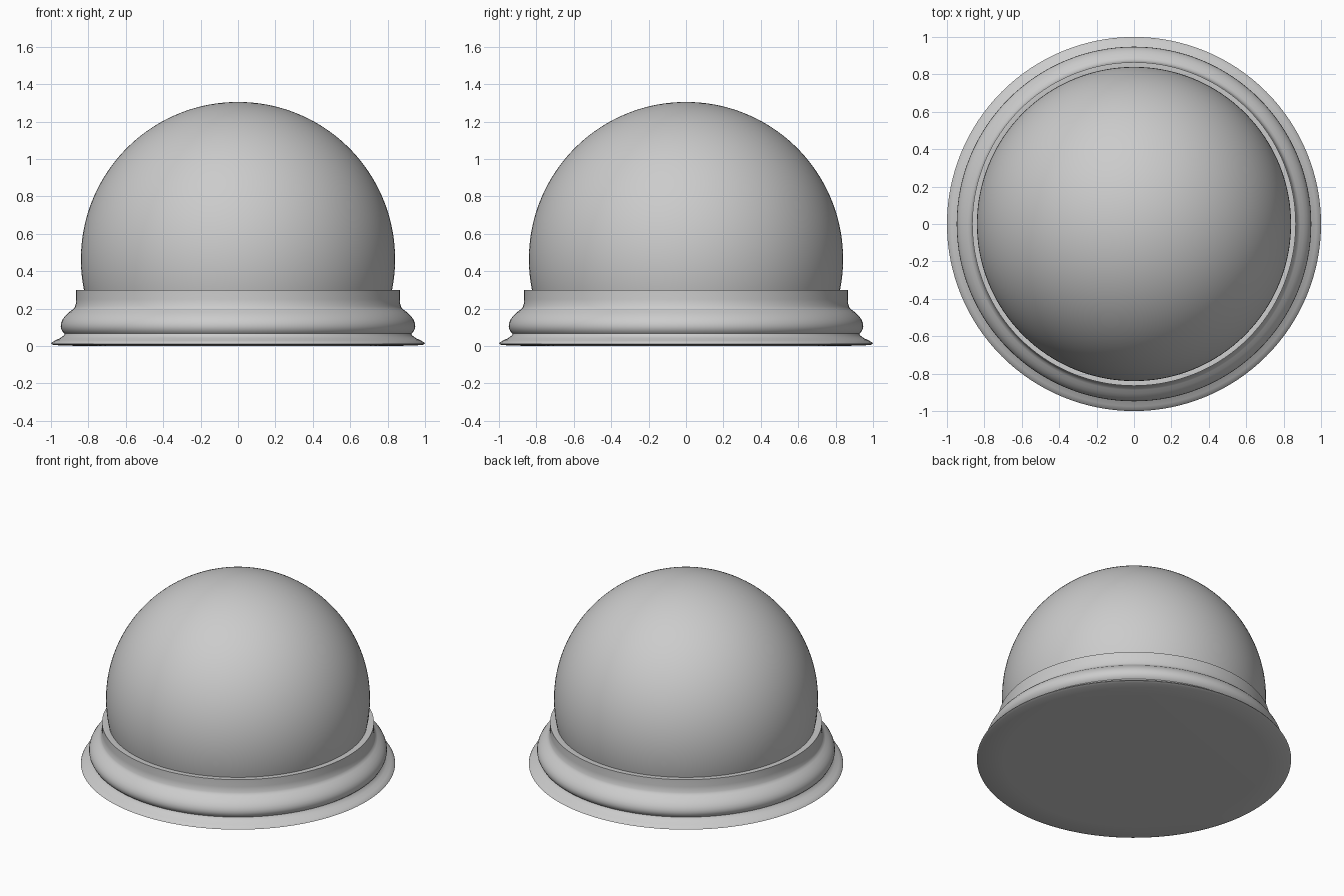
import bpy, bmesh, math

old = bpy.data.objects.get("Cube")
if old:
    bpy.data.objects.remove(old, do_unlink=True)

grey = bpy.data.materials.new("plain grey")
grey.use_nodes = True
colour = (0.6, 0.6, 0.6, 1)
grey.diffuse_color = colour
grey.node_tree.nodes["Principled BSDF"].inputs["Base Color"].default_value = colour


def lathe(name, profile, sharp_angle, steps=128):
    """Spin a profile of (radius, height) points about the z axis."""
    bm = bmesh.new()
    verts = [bm.verts.new((r, 0, z)) for r, z in profile]
    edges = [bm.edges.new(pair) for pair in zip(verts, verts[1:])]
    bmesh.ops.spin(bm, geom=verts + edges, cent=(0, 0, 0), axis=(0, 0, 1),
                   angle=math.tau, steps=steps)
    bmesh.ops.remove_doubles(bm, verts=bm.verts, dist=0.0001)
    bmesh.ops.recalc_face_normals(bm, faces=bm.faces)
    mesh = bpy.data.meshes.new(name)
    bm.to_mesh(mesh)
    bm.free()
    mesh.materials.append(grey)
    obj = bpy.data.objects.new(name, mesh)
    bpy.context.collection.objects.link(obj)
    bpy.ops.object.select_all(action="DESELECT")
    obj.select_set(True)
    bpy.context.view_layer.objects.active = obj
    bpy.ops.object.shade_smooth_by_angle(angle=math.radians(sharp_angle))
    return obj


# Moulded base: foot flange, rounded bead, upright collar
foot = [(0, 0), (0.84, 0), (0.985, 0.005), (1.0, 0.012), (0.995, 0.02),
        (0.975, 0.031), (0.95, 0.043), (0.932, 0.056), (0.927, 0.066)]
bead = [(0.937, 0.075), (0.945, 0.09), (0.948, 0.105), (0.946, 0.123),
        (0.938, 0.142), (0.925, 0.16), (0.907, 0.178), (0.888, 0.192),
        (0.875, 0.203)]
collar = [(0.872, 0.212), (0.867, 0.225), (0.865, 0.25), (0.865, 0.3),
          (0.84, 0.3), (0.82, 0.296), (0, 0.296)]
lathe("base", foot + bead + collar, 40)

# Dome: a sphere cut off inside the collar
radius, centre = 0.84, 1.305 - 0.84
start = math.asin((0.28 - centre) / radius)
rings = 48
dome = []
for i in range(rings):
    a = start + (math.pi / 2 - start) * i / rings
    dome.append((radius * math.cos(a), centre + radius * math.sin(a)))
lathe("dome", dome + [(0, centre + radius)], 40)
